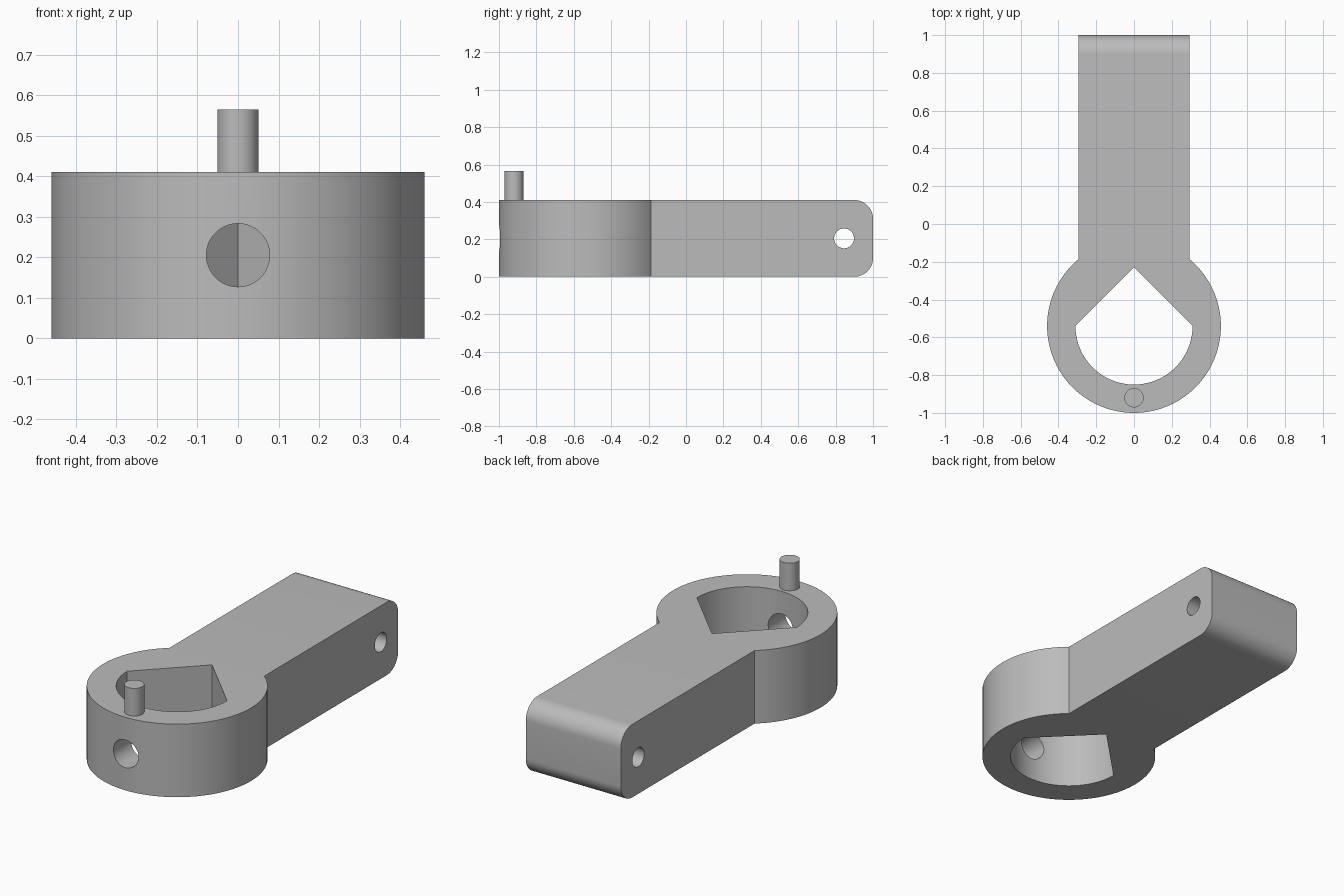
import bpy
import bmesh
from math import asin, cos, pi, sin, radians
from mathutils import Vector

HEIGHT = 0.41
HEAD_Y, HEAD_R = -0.54, 0.46
BAR_HALF = 0.295
HOLE_R = 0.31

cube = bpy.data.objects.get("Cube")
if cube:
    bpy.data.objects.remove(cube, do_unlink=True)

grey = bpy.data.materials.new("plain grey")
grey.use_nodes = True
COLOUR = (0.5, 0.5, 0.5, 1)
grey.diffuse_color = COLOUR
grey.node_tree.nodes["Principled BSDF"].inputs["Base Color"].default_value = COLOUR


def arc(radius, start, end, steps):
    """Points of an arc around the head centre."""
    angles = [start + (end - start) * i / steps for i in range(steps + 1)]
    return [(radius * cos(a), HEAD_Y + radius * sin(a)) for a in angles]


def prism(name, outline, bottom, top, end_radius=0):
    """Extrude a plan outline upward, optionally rounding its back edges."""
    bm = bmesh.new()
    face = bm.faces.new([bm.verts.new((x, y, bottom)) for x, y in outline])
    raised = bmesh.ops.extrude_face_region(bm, geom=[face])["geom"]
    verts = [v for v in raised if isinstance(v, bmesh.types.BMVert)]
    bmesh.ops.translate(bm, verts=verts, vec=(0, 0, top - bottom))
    bmesh.ops.recalc_face_normals(bm, faces=bm.faces[:])
    if end_radius:
        back = [e for e in bm.edges
                if all(v.co.y > 0.99 for v in e.verts)
                and abs(e.verts[0].co.z - e.verts[1].co.z) < 0.001]
        bmesh.ops.bevel(bm, geom=back, offset=end_radius, segments=12,
                        profile=0.5, affect='EDGES')
    mesh = bpy.data.meshes.new(name)
    bm.to_mesh(mesh)
    bm.free()
    obj = bpy.data.objects.new(name, mesh)
    bpy.context.collection.objects.link(obj)
    mesh.materials.append(grey)
    return obj


def rod(name, start, end, radius):
    """Cylinder between two points."""
    start, end = Vector(start), Vector(end)
    axis = end - start
    bpy.ops.mesh.primitive_cylinder_add(
        vertices=48, radius=radius, depth=axis.length,
        location=(start + end) / 2,
        rotation=axis.to_track_quat('Z', 'Y').to_euler())
    obj = bpy.context.object
    obj.name = name
    obj.data.materials.append(grey)
    return obj


def activate(obj):
    bpy.ops.object.select_all(action='DESELECT')
    obj.select_set(True)
    bpy.context.view_layer.objects.active = obj


# Lever body: round head running into a straight bar with a rounded end
join = asin(BAR_HALF / HEAD_R)
outline = arc(HEAD_R, pi / 2 - join, -1.5 * pi + join, 112)
outline += [(-BAR_HALF, 1), (BAR_HALF, 1)]
body = prism("lever_body", outline, 0, HEIGHT, end_radius=0.1)

# Cutters: pointed shaft opening, set screw hole, cross hole in the bar end
opening = arc(HOLE_R, -pi, 0, 64) + [(0, HEAD_Y + HOLE_R)]
cutters = [
    prism("shaft_opening_cutter", opening, -0.1, HEIGHT + 0.1),
    rod("screw_hole_cutter", (0, -1.1, HEIGHT / 2), (0, -0.65, HEIGHT / 2), 0.078),
    rod("cross_hole_cutter", (-0.5, 0.845, HEIGHT / 2), (0.5, 0.845, HEIGHT / 2), 0.053),
]
for cutter in cutters:
    cutter.hide_render = True
    activate(body)
    cut = body.modifiers.new(cutter.name, 'BOOLEAN')
    cut.operation = 'DIFFERENCE'
    cut.solver = 'EXACT'
    cut.object = cutter
    bpy.ops.object.modifier_apply(modifier=cut.name)
    bpy.data.objects.remove(cutter, do_unlink=True)

# Upright pin on the head rim
pin = rod("drive_pin", (0, -0.92, HEIGHT - 0.01), (0, -0.92, 0.565), 0.051)

for part in (body, pin):
    activate(part)
    bpy.ops.object.shade_smooth_by_angle(angle=radians(30))
